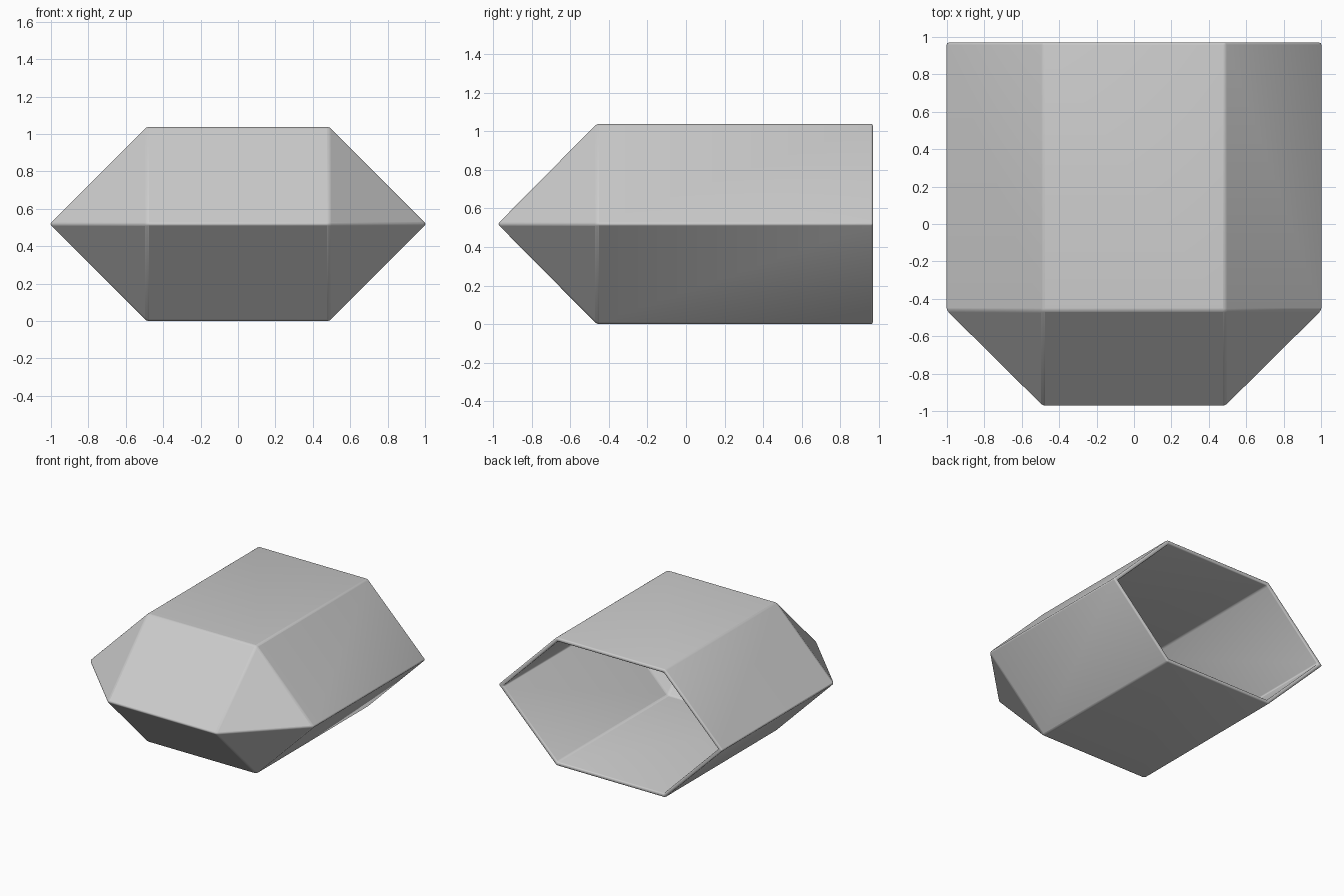
import bpy, bmesh

if "Cube" in bpy.data.objects:
    bpy.data.objects.remove(bpy.data.objects["Cube"])

H = 0.519          # half height
W, T = 1.007, 0.488  # half width at the middle and at the top
BACK, SHOULDER, NOSE = 0.97, -0.463, -0.977

# Hexagonal cross-section of the shell
profile = [(-W, 0), (-T, H), (T, H), (W, 0), (T, -H), (-T, -H)]

bm = bmesh.new()
back = [bm.verts.new((x, BACK, z + H)) for x, z in profile]
front = [bm.verts.new((x, SHOULDER, z + H)) for x, z in profile]
nose_l = bm.verts.new((-T, NOSE, H))
nose_r = bm.verts.new((T, NOSE, H))

# Side walls, open at the back
for i in range(6):
    j = (i + 1) % 6
    bm.faces.new((back[i], back[j], front[j], front[i]))

# Wedge nose: two sloping panels and four corner triangles
for tl, tr in ((front[1], front[2]), (front[5], front[4])):
    bm.faces.new((tl, tr, nose_r, nose_l))
    bm.faces.new((front[0], tl, nose_l))
    bm.faces.new((tr, front[3], nose_r))
bmesh.ops.recalc_face_normals(bm, faces=bm.faces)
# Make sure the normals point outwards (top wall faces up)
bm.normal_update()
top = max(bm.faces, key=lambda f: f.calc_center_median().z)
if top.normal.z < 0:
    bmesh.ops.reverse_faces(bm, faces=bm.faces)

mesh = bpy.data.meshes.new("faceted_shell")
bm.to_mesh(mesh)
bm.free()
shell = bpy.data.objects.new("faceted_shell", mesh)
bpy.context.collection.objects.link(shell)

# Wall thickness and softened edges
wall = shell.modifiers.new("wall", 'SOLIDIFY')
wall.thickness = 0.03
wall.offset = -1
wall.use_even_offset = True
wall.use_quality_normals = True
soft = shell.modifiers.new("soft_edges", 'BEVEL')
soft.width = 0.012
soft.segments = 3
soft.limit_method = 'ANGLE'
soft.angle_limit = 0.35

bpy.context.view_layer.objects.active = shell
shell.select_set(True)
bpy.ops.object.shade_smooth_by_angle(angle=0.52)
